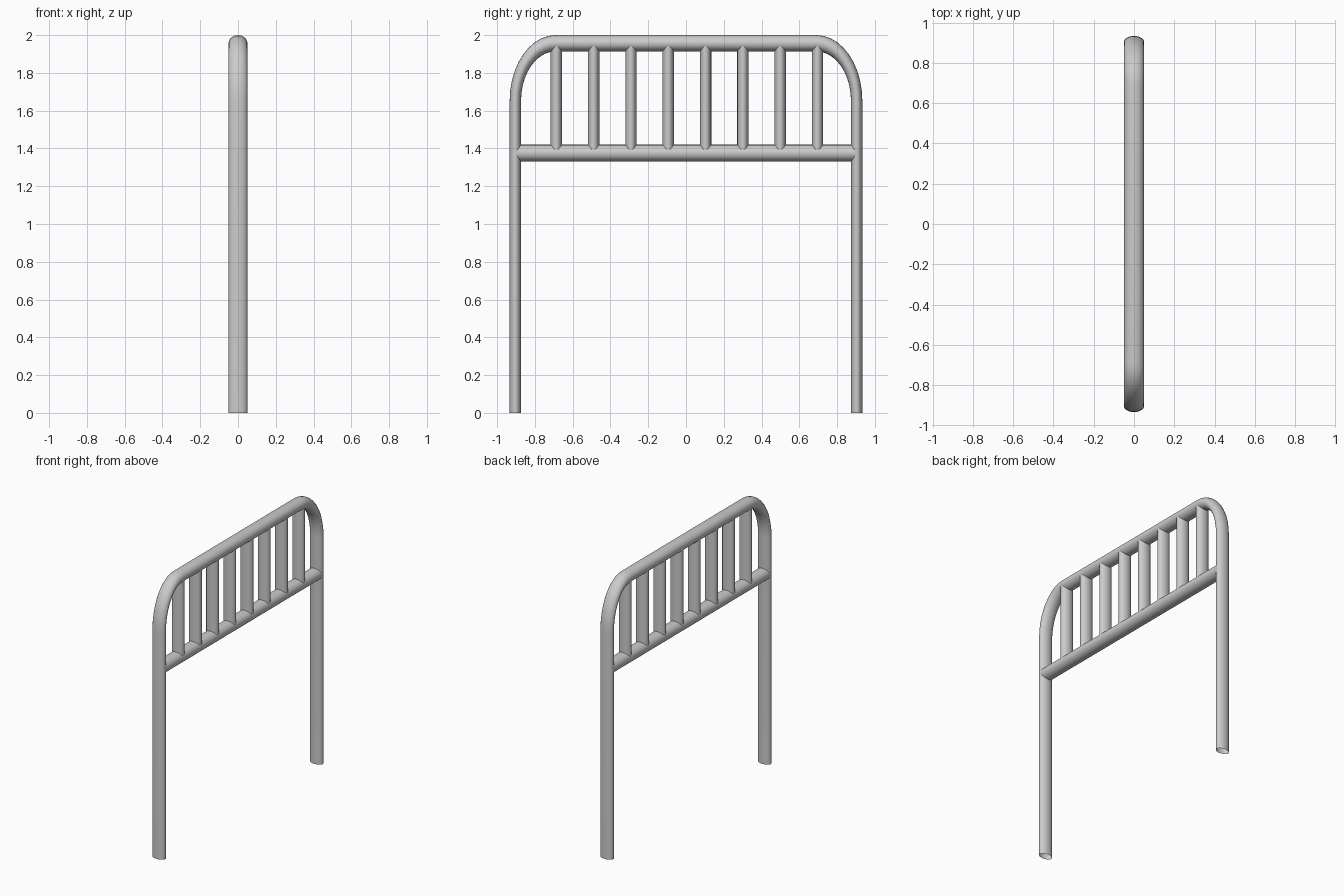
import bpy
from math import sin, cos, pi, radians

if "Cube" in bpy.data.objects:
    bpy.data.objects.remove(bpy.data.objects["Cube"])

SIDES = 20
RX = 0.05      # tube half-thickness along x
SY = 0.70      # the whole model is squashed along y


def tube(name, path, rx, r):
    """Open-ended tube along (y, z, angle) stations; angle is the direction of
    the cross-section in the unsquashed y-z plane. y is squashed by SY."""
    verts, faces = [], []
    for y, z, a in path:
        for i in range(SIDES):
            t = 2 * pi * i / SIDES
            d = r * cos(t)
            verts.append((rx * sin(t), y + SY * d * cos(a), z + d * sin(a)))
    for k in range(len(path) - 1):
        for i in range(SIDES):
            j = (i + 1) % SIDES
            faces.append((k * SIDES + i, k * SIDES + j,
                          (k + 1) * SIDES + j, (k + 1) * SIDES + i))
    me = bpy.data.meshes.new(name)
    me.from_pydata(verts, [], faces)
    ob = bpy.data.objects.new(name, me)
    bpy.context.collection.objects.link(ob)
    bpy.ops.object.select_all(action='DESELECT')
    ob.select_set(True)
    bpy.context.view_layer.objects.active = ob
    bpy.ops.object.shade_smooth_by_angle(angle=radians(35))
    return ob


# Bent hoop: leg, rounded corner, top rail, rounded corner, leg
R, YC, ZC, N = 0.305, 0.69, 1.652, 10
corner = [i * pi / 2 / N for i in range(N + 1)]
right = [(YC + SY * R * cos(a), ZC + R * sin(a), a) for a in corner]
left = [(-y, z, pi - a) for y, z, a in reversed(right)]
leg_y = YC + SY * R
hoop = [(leg_y, 0, 0)] + right + left + [(-leg_y, 0, pi)]
tube("hoop_frame", hoop, RX, 0.043)

# Lower cross rail
tube("cross_rail", [(0.9, 1.375, pi / 2), (-0.9, 1.375, pi / 2)], RX, 0.045)

# Vertical bars between the rails
for k in range(8):
    y = 0.005 + (k - 3.5) * 0.1975
    tube(f"bar_{k + 1}", [(y, 1.375, 0), (y, 1.955, 0)], 0.047, 0.043)
